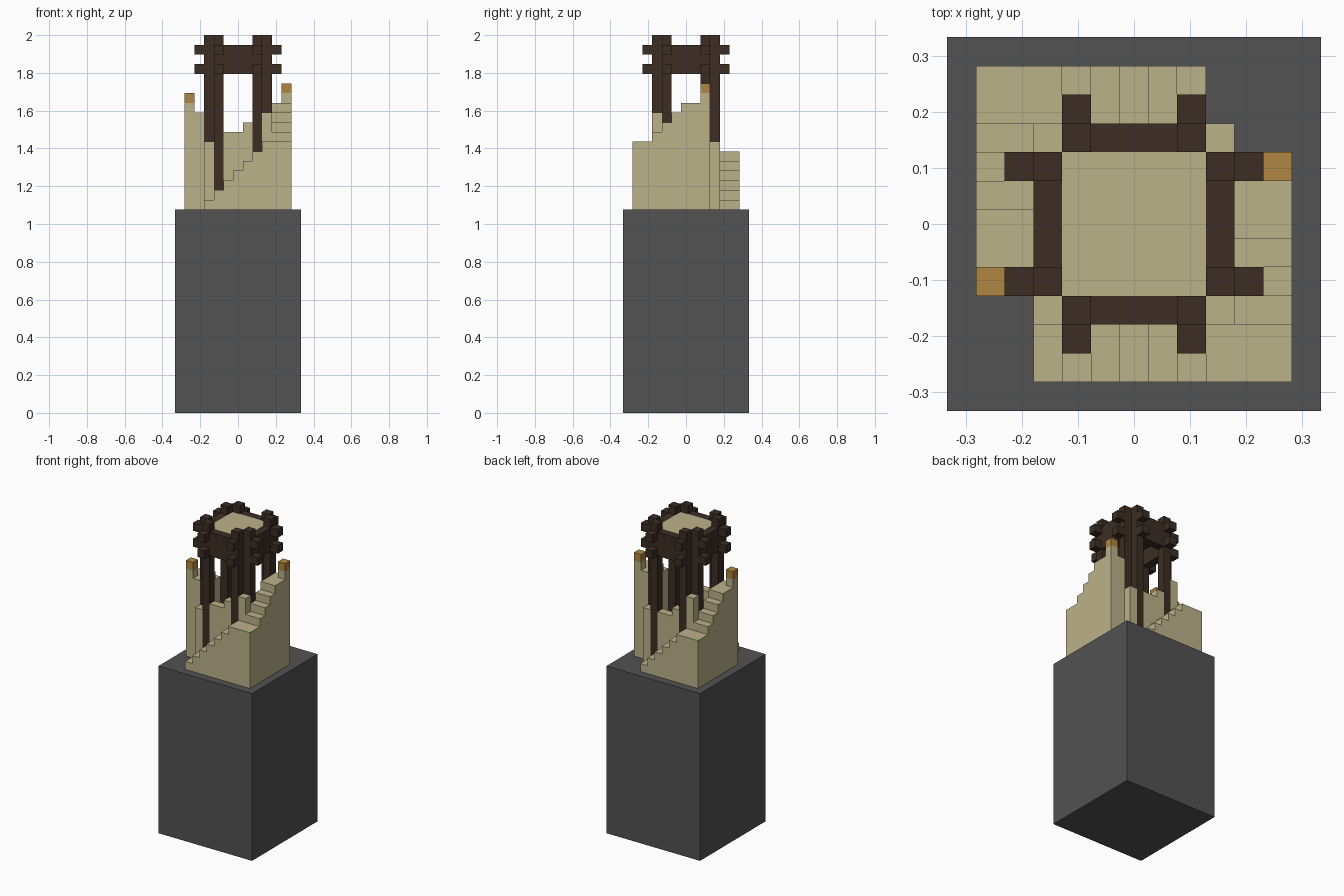
import bpy, bmesh

if "Cube" in bpy.data.objects:
    bpy.data.objects.remove(bpy.data.objects["Cube"])

U = 2 / 39          # one block
BASE = 21           # plinth height in blocks


def material(name, col):
    m = bpy.data.materials.new(name)
    m.diffuse_color = (*col, 1)
    m.use_nodes = True
    m.node_tree.nodes["Principled BSDF"].inputs["Base Color"].default_value = m.diffuse_color
    return m


GREY = material("dark_grey_stone", (0.085, 0.085, 0.085))
TAN = material("tan_sandstone", (0.50, 0.445, 0.25))
BROWN = material("dark_brown_wood", (0.045, 0.027, 0.018))
GOLD = material("ochre_lamp", (0.43, 0.24, 0.055))


def boxes(name, mat, spans):
    """One object from block-unit boxes (x0, x1, y0, y1, z0, z1)."""
    bm = bmesh.new()
    for x0, x1, y0, y1, z0, z1 in spans:
        x0, x1 = sorted((x0, x1))
        y0, y1 = sorted((y0, y1))
        vs = bmesh.ops.create_cube(bm, size=1)["verts"]
        for v in vs:
            v.co.x = U * (x1 if v.co.x > 0 else x0)
            v.co.y = U * (y1 if v.co.y > 0 else y0)
            v.co.z = U * (z1 if v.co.z > 0 else z0)
    me = bpy.data.meshes.new(name)
    bm.to_mesh(me)
    bm.free()
    me.materials.append(mat)
    ob = bpy.data.objects.new(name, me)
    bpy.context.collection.objects.link(ob)
    return ob


def column_solid(name, mat, rects, z0=BASE):
    """One watertight solid from a height field of (x0, x1, y0, y1, top)."""
    h = {}
    for x0, x1, y0, y1, top in rects:
        for i in range(round(min(x0, x1) + .5), round(max(x0, x1) + .5)):
            for j in range(round(min(y0, y1) + .5), round(max(y0, y1) + .5)):
                h[i, j] = max(top, h.get((i, j), z0))
    bm = bmesh.new()

    def face(*pts):
        bm.faces.new([bm.verts.new([U * c for c in p]) for p in pts])

    for (i, j), t in h.items():
        if t <= z0:
            continue
        a, b, c, d = i - .5, i + .5, j - .5, j + .5
        face((a, c, t), (b, c, t), (b, d, t), (a, d, t))
        face((a, d, z0), (b, d, z0), (b, c, z0), (a, c, z0))
        for di, dj, p, q in ((0, -1, (a, c), (b, c)), (1, 0, (b, c), (b, d)),
                             (0, 1, (b, d), (a, d)), (-1, 0, (a, d), (a, c))):
            n = h.get((i + di, j + dj), z0)
            if n < t:
                face((*p, n), (*q, n), (*q, t), (*p, t))
    bmesh.ops.remove_doubles(bm, verts=bm.verts, dist=1e-5)
    bmesh.ops.dissolve_limit(bm, angle_limit=.01, verts=bm.verts, edges=bm.edges)
    me = bpy.data.meshes.new(name)
    bm.to_mesh(me)
    bm.free()
    me.materials.append(mat)
    bpy.context.collection.objects.link(bpy.data.objects.new(name, me))


# Plinth
boxes("plinth", GREY, [(-6.5, 6.5, -6.5, 6.5, 0, BASE)])

# Two flights wind around the tower; the second is turned half round, one step lower
for label, s, drop in (("front", 1, 0), ("back", -1, 1)):
    flight = [(-3.5 + k, -2.5 + k, -5.5, -3.5, 22 + k) for k in range(6)]
    flight += [(2.5, 5.5, -5.5, -3.5, 28)]
    flight += [(3.5, 5.5, -3.5 + k, -2.5 + k, 29 + k) for k in range(3)]
    flight += [(3.5, 5.5, -0.5, 2.5, 32), (4.5, 5.5, 1.5, 2.5, 33)]
    # Stepped wall behind the lower flight
    flight += [(-1.5, 0.5, -3.5, -2.5, 29), (0.5, 1.5, -3.5, -2.5, 30)]
    rects = [(s * a, s * b, s * c, s * d, t - drop) for a, b, c, d, t in flight]
    # Corner piers
    rects += [(-3.5 * s, -2.5 * s, -3.5 * s, -2.5 * s, 28),
              (2.5 * s, 3.5 * s, -3.5 * s, -2.5 * s, 31)]
    column_solid(label + "_stair", TAN, rects)
    boxes(label + "_lamp", GOLD,
          [(4.5 * s, 5.5 * s, 1.5 * s, 2.5 * s, 33 - drop, 34 - drop)])

# Timber frame: paired corner posts with two rows of projecting beam ends
posts, stubs = [], []
for sx in (-1, 1):
    for sy in (-1, 1):
        posts += [(1.5 * sx, 2.5 * sx, 2.5 * sy, 3.5 * sy, BASE, 39),
                  (2.5 * sx, 3.5 * sx, 1.5 * sy, 2.5 * sy, BASE, 39)]
        for z in (35, 37):
            stubs += [(1.5 * sx, 2.5 * sx, 3.5 * sy, 4.5 * sy, z, z + 1),
                      (3.5 * sx, 4.5 * sx, 1.5 * sy, 2.5 * sy, z, z + 1)]
boxes("corner_posts", BROWN, posts)
boxes("beam_ends", BROWN, stubs)

# Ring beams between the posts
ring = []
for s in (-1, 1):
    ring += [(-1.5, 1.5, 2.5 * s, 3.5 * s, 35, 38),
             (2.5 * s, 3.5 * s, -1.5, 1.5, 35, 38)]
boxes("ring_beams", BROWN, ring)

# Platform deck with a pale top
boxes("deck_underside", BROWN, [(-2.5, 2.5, -2.5, 2.5, 37, 37.85)])
boxes("deck_top", TAN, [(-2.5, 2.5, -2.5, 2.5, 37.85, 38)])
